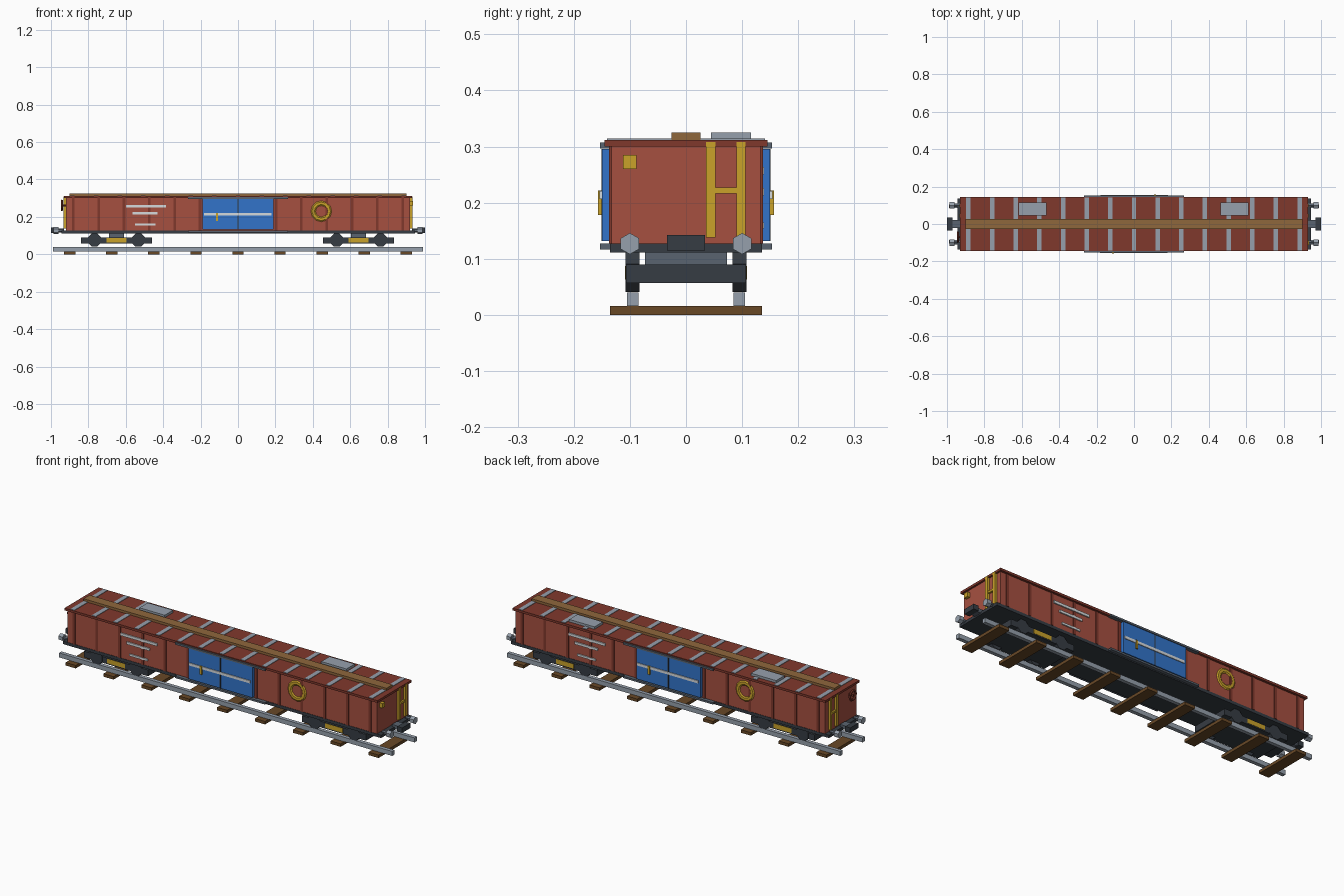
import bpy, bmesh
from math import pi
from mathutils import Matrix, Vector

if "Cube" in bpy.data.objects:
    bpy.data.objects.remove(bpy.data.objects["Cube"])


def material(name, r, g, b):
    """Make a flat colour from 0-255 display values."""
    m = bpy.data.materials.new(name)
    m.use_nodes = True
    col = [((c / 255 + 0.055) / 1.055) ** 2.4 for c in (r, g, b)] + [1]
    m.diffuse_color = col
    m.node_tree.nodes["Principled BSDF"].inputs["Base Color"].default_value = col
    return m


RED = material("wagon red", 166, 80, 64)
DARK_RED = material("dark red", 128, 56, 44)
BLUE = material("door blue", 50, 116, 202)
STEEL = material("light steel", 150, 160, 172)
SLATE = material("slate grey", 90, 100, 112)
DARK = material("dark iron", 54, 60, 67)
YELLOW = material("yellow", 202, 162, 42)
PLANK = material("walkway wood", 143, 103, 60)
SLEEPER = material("sleeper wood", 104, 72, 38)
WHITE = material("pale marking", 214, 219, 222)


def finish(name, bm, mat):
    mesh = bpy.data.meshes.new(name)
    bm.to_mesh(mesh)
    bm.free()
    mesh.materials.append(mat)
    ob = bpy.data.objects.new(name, mesh)
    bpy.context.collection.objects.link(ob)
    return ob


def boxes(name, mat, spans):
    """Each span is (x0, x1, y0, y1, z0, z1)."""
    bm = bmesh.new()
    for x0, x1, y0, y1, z0, z1 in spans:
        place = Matrix.Translation(((x0 + x1) / 2, (y0 + y1) / 2, (z0 + z1) / 2))
        size = Matrix.Diagonal((abs(x1 - x0), abs(y1 - y0), z1 - z0, 1))
        bmesh.ops.create_cube(bm, size=1, matrix=place @ size)
    return finish(name, bm, mat)


def both_sides(spans):
    """Front spans plus their half-turned copies on the back."""
    return spans + [(-x1, -x0, -y1, -y0, z0, z1) for x0, x1, y0, y1, z0, z1 in spans]


def both_ends(spans):
    return spans + [(-x1, -x0, y0, y1, z0, z1) for x0, x1, y0, y1, z0, z1 in spans]


def cylinders(name, mat, items, axis, sides, turn=0):
    """Each item is (centre, radius, length)."""
    bm = bmesh.new()
    rot = Vector((0, 0, 1)).rotation_difference(Vector(axis)).to_matrix().to_4x4()
    for centre, radius, length in items:
        bmesh.ops.create_cone(bm, cap_ends=True, segments=sides, radius1=radius,
                              radius2=radius, depth=length,
                              matrix=Matrix.Translation(centre) @ rot @ Matrix.Rotation(turn, 4, "Z"))
    return finish(name, bm, mat)


def ring(name, mat, centre, axis, major, minor, flat):
    bpy.ops.mesh.primitive_torus_add(major_segments=12, minor_segments=6,
                                     major_radius=major, minor_radius=minor, location=centre)
    ob = bpy.context.object
    ob.name = name
    ob.rotation_euler = Vector((0, 0, 1)).rotation_difference(Vector(axis)).to_euler()
    ob.scale.z = flat
    ob.data.materials.append(mat)


# Track
boxes("sleepers", SLEEPER, [(x - 0.03, x + 0.03, -0.135, 0.135, 0, 0.016)
                            for x in [0.225 * i for i in range(-4, 5)]])
boxes("rails", STEEL, [(-0.99, 0.99, y - 0.01, y + 0.01, 0.016, 0.04) for y in (-0.095, 0.095)])

# Bogies
for label, bx in (("left", 0.645), ("right", -0.65)):
    boxes(label + "_bogie_frame", DARK, [(bx - 0.19, bx + 0.19, -0.107, 0.107, 0.057, 0.09)])
    boxes(label + "_bolster", SLATE, [(bx - 0.04, bx + 0.04, -0.073, 0.073, 0.09, 0.112)])
    boxes(label + "_springs", YELLOW, [(bx - 0.053, bx + 0.053, s * 0.1, s * 0.1085, 0.063, 0.087)
                                       for s in (-1, 1)])
    cylinders(label + "_wheels", DARK, [((bx + dx, s * 0.0955, 0.076), 0.038, 0.025)
                                        for dx in (-0.117, 0.117) for s in (-1, 1)],
              (0, 1, 0), 8, pi / 8)

# Underframe, couplers and buffers
boxes("underframe", DARK, [(-0.945, 0.945, -0.135, 0.135, 0.111, 0.127)])
boxes("couplers", SLATE, both_ends([(0.93, 0.975, -0.022, 0.022, 0.118, 0.138)]))
boxes("coupler_heads", DARK, both_ends([(0.97, 1.0, -0.034, 0.034, 0.115, 0.142)]))
buffer_spots = [(sx, sy) for sx in (-1, 1) for sy in (-0.1, 0.1)]
cylinders("buffer_shanks", SLATE, [((sx * 0.955, y, 0.127), 0.01, 0.05) for sx, y in buffer_spots],
          (1, 0, 0), 6, pi / 6)
cylinders("buffer_heads", STEEL, [((sx * 0.973, y, 0.127), 0.019, 0.025) for sx, y in buffer_spots],
          (1, 0, 0), 6, pi / 2)

# Body with upright ribs
boxes("body", RED, [(-0.92, 0.92, -0.133, 0.133, 0.125, 0.302)])
rib_xs = [s * (0.203 + 0.1354 * i) for i in range(6) for s in (-1, 1)]
boxes("body_ribs", DARK_RED, both_sides([(x - 0.007, x + 0.007, -0.137, -0.13, 0.127, 0.302)
                                         for x in rib_xs]))

# Roof, roof battens, walkway and hatches
boxes("roof", DARK_RED, [(-0.93, 0.93, -0.145, 0.145, 0.3, 0.312)])
boxes("roof_battens", STEEL, [(x - 0.012, x + 0.012, -0.141, 0.141, 0.31, 0.3145)
                              for x in [0.1265 * i for i in range(-7, 8)]])
boxes("roof_walkway", PLANK, [(-0.9, 0.9, -0.026, 0.026, 0.311, 0.325)])
boxes("roof_hatches", STEEL, [(x - 0.075, x + 0.075, 0.045, 0.116, 0.311, 0.325)
                              for x in (-0.542, 0.538)])

# Sliding doors on both sides
boxes("doors", BLUE, both_sides([(-0.19, 0.19, -0.15, -0.13, 0.132, 0.296)]))
boxes("door_seams", DARK, both_sides([(-0.003, 0.003, -0.151, -0.145, 0.132, 0.296)]))
boxes("door_tracks", SLATE, both_sides([(-0.267, 0.267, -0.153, -0.13, z, z + 0.01)
                                        for z in (0.117, 0.297)]))
boxes("door_bars", WHITE, both_sides([(-0.183, 0.178, -0.154, -0.148, 0.207, 0.221)]))
boxes("door_handles", YELLOW, both_sides([(-0.118, -0.106, -0.157, -0.148, 0.178, 0.222)]))

# Side markings and painted rings
boxes("marking_strips", WHITE, both_sides([(-0.6, -0.385, -0.139, -0.131, 0.25, 0.264),
                                           (-0.565, -0.43, -0.139, -0.131, 0.213, 0.226),
                                           (-0.55, -0.442, -0.139, -0.131, 0.154, 0.165)]))
for label, s in (("front", 1), ("back", -1)):
    ring(label + "_ring", YELLOW, (s * 0.445, -s * 0.133, 0.23), (0, 1, 0), 0.043, 0.013, 0.4)

# End ladders, lantern and brake wheel
boxes("ladders", YELLOW, both_ends([(0.918, 0.932, 0.036, 0.053, 0.138, 0.308),
                                    (0.918, 0.932, 0.09, 0.106, 0.138, 0.308),
                                    (0.918, 0.93, 0.05, 0.092, 0.216, 0.227)]))
boxes("lantern", YELLOW, [(0.918, 0.936, -0.112, -0.088, 0.26, 0.285)])
ring("brake_wheel", DARK_RED, (-0.942, -0.07, 0.262), (1, 0, 0), 0.025, 0.006, 1)
cylinders("brake_wheel_shaft", DARK_RED, [((-0.932, -0.07, 0.262), 0.006, 0.028)], (1, 0, 0), 6)
